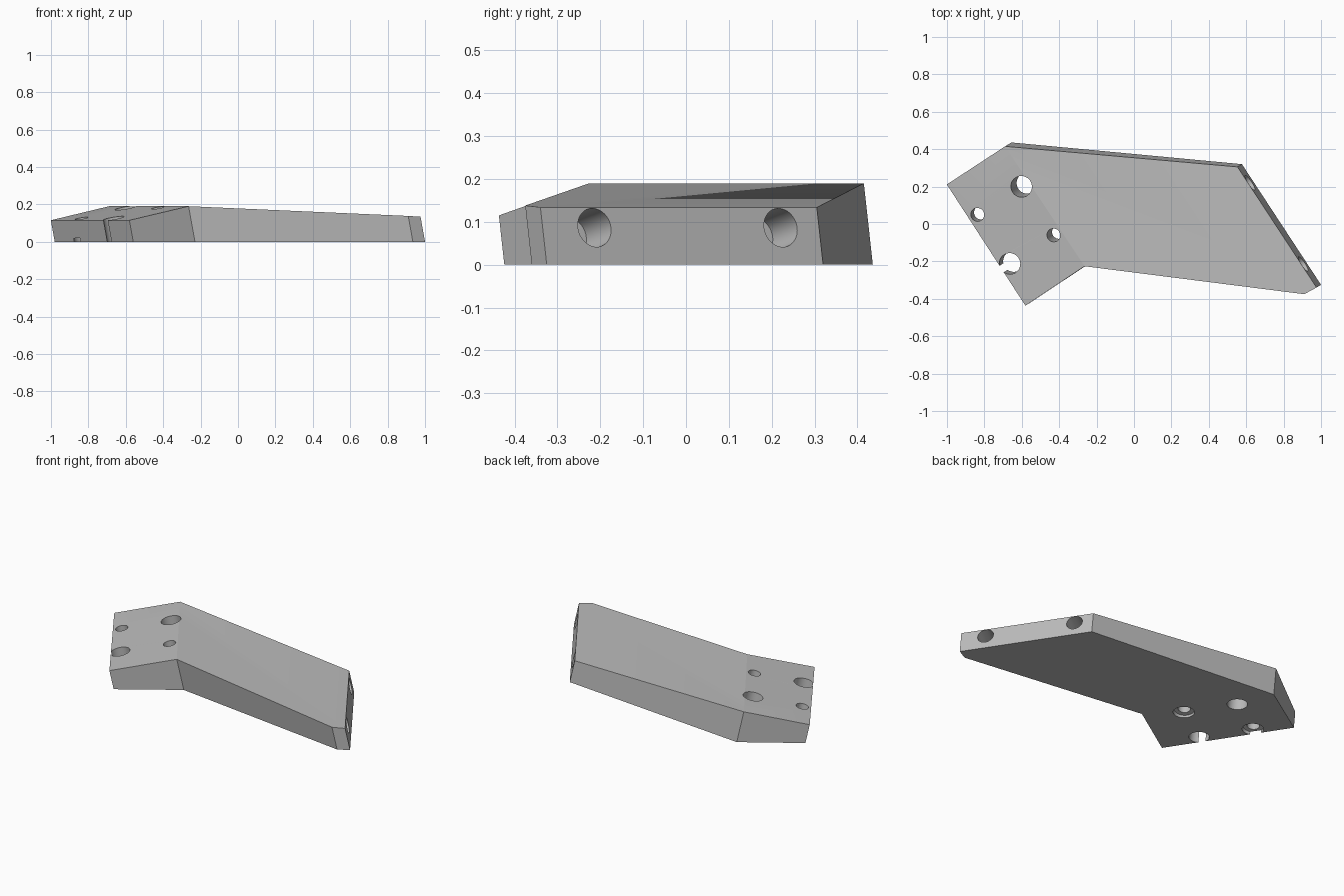
import bpy
import bmesh
from mathutils import Vector

cube = bpy.data.objects.get("Cube")
if cube:
    bpy.data.objects.remove(cube, do_unlink=True)

# Single grey finish
grey = bpy.data.materials.new("plain grey")
grey.use_nodes = True
colour = (0.5, 0.5, 0.5, 1)
grey.diffuse_color = colour
grey.node_tree.nodes["Principled BSDF"].inputs["Base Color"].default_value = colour

# All walls and mounting holes lean along this direction
LEAN = Vector((-0.18, -0.11, 1))

# Base outline: x, y and height of the top face above each corner
OUTLINE = [
    (-0.98, 0.224, 0.115), (-0.56, -0.424, 0.115), (-0.23, -0.205, 0.19),
    (0.935, -0.36, 0.138), (1.0, -0.325, 0.134), (0.577, 0.32, 0.134),
    (-0.655, 0.436, 0.19),
]

# Bracket body: flat base, leaning walls, top creased between two slopes
bm = bmesh.new()
base = [bm.verts.new((x, y, 0)) for x, y, h in OUTLINE]
top = [bm.verts.new(Vector((x, y, 0)) + LEAN * h) for x, y, h in OUTLINE]
bm.faces.new(base[::-1])
count = len(OUTLINE)
for i in range(count):
    j = (i + 1) % count
    bm.faces.new((base[i], base[j], top[j], top[i]))
bm.faces.new((top[0], top[1], top[2], top[6]))
bm.faces.new(top[2:])
bmesh.ops.recalc_face_normals(bm, faces=bm.faces)
mesh = bpy.data.meshes.new("bracket_body")
bm.to_mesh(mesh)
bm.free()
body = bpy.data.objects.new("bracket_body", mesh)
bpy.context.collection.objects.link(body)
mesh.materials.append(grey)
bpy.context.view_layer.objects.active = body


def drill(origin, axis, start, end, radius):
    """Cut a round hole along axis, from start to end measured from origin."""
    axis = axis.normalized()
    bpy.ops.mesh.primitive_cylinder_add(
        vertices=48, radius=radius, depth=end - start,
        location=Vector(origin) + axis * (start + end) / 2,
        rotation=axis.to_track_quat("Z", "Y").to_euler())
    cutter = bpy.context.object
    cutter.name = "hole_cutter"
    cutter.hide_render = True
    cutter.data.materials.append(grey)
    bpy.context.view_layer.objects.active = body
    cut = body.modifiers.new("hole", "BOOLEAN")
    cut.operation = "DIFFERENCE"
    cut.solver = "EXACT"
    cut.object = cutter
    bpy.ops.object.modifier_apply(modifier=cut.name)
    bpy.data.objects.remove(cutter, do_unlink=True)


# Wide mounting holes, one breaking out through the edge
for centre in [(-0.602, 0.2, 0.18), (-0.664, -0.212, 0.124)]:
    drill(centre, LEAN, -0.4, 0.2, 0.057)

# Narrow mounting holes with a wide counterbore underneath
for centre in [(-0.837, 0.05, 0.125), (-0.43, -0.06, 0.181)]:
    drill(centre, LEAN, -0.4, 0.2, 0.036)
    foot = Vector(centre) - LEAN * centre[2]
    drill(foot, LEAN, -0.2, 0.03, 0.06)

# Blind holes in the long end face
end_normal = Vector((0.837, 0.547, 0.211))
for centre in [(0.903, -0.215, 0.086), (0.619, 0.22, 0.086)]:
    drill(centre, end_normal, -0.105, 0.1, 0.046)

# Smooth hole walls, crisp edges
bpy.ops.object.select_all(action="DESELECT")
body.select_set(True)
bpy.context.view_layer.objects.active = body
bpy.ops.object.shade_smooth_by_angle(angle=0.35)
# Keep the shallow top crease sharp
for edge in body.data.edges:
    a, b = (body.data.vertices[v].co for v in edge.vertices)
    if min(a.z, b.z) > 0.18 and (a - b).length > 0.5:
        edge.use_edge_sharp = True
